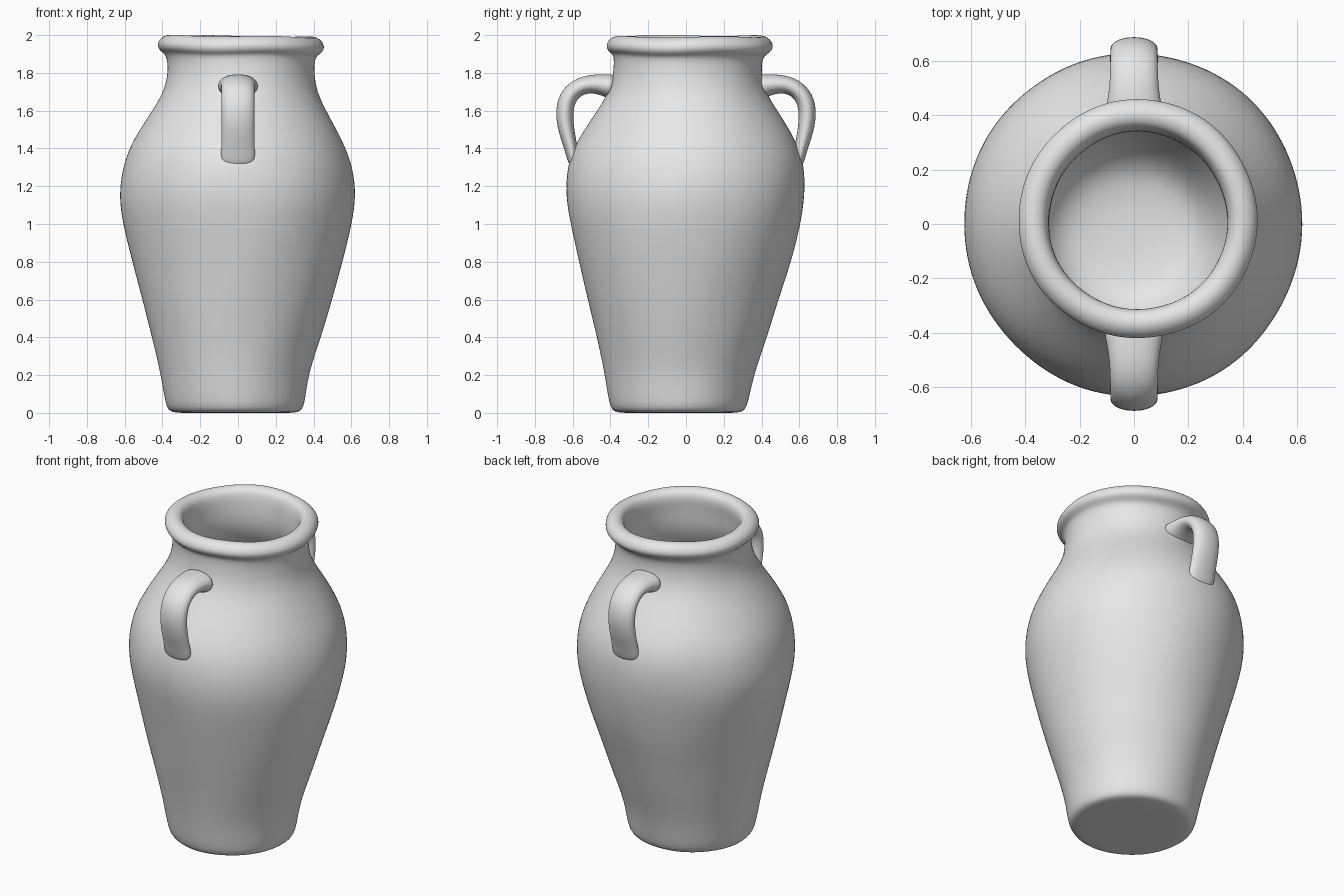
import bpy
import bmesh
from math import sin, cos, pi
from mathutils import Vector

default_cube = bpy.data.objects.get("Cube")
if default_cube:
    bpy.data.objects.remove(default_cube, do_unlink=True)

# One plain clay colour
clay = bpy.data.materials.new("grey_clay")
clay.use_nodes = True
clay.diffuse_color = (0.8, 0.8, 0.8, 1)
clay.node_tree.nodes["Principled BSDF"].inputs["Base Color"].default_value = clay.diffuse_color

SIDES = 32


def skin_rings(name, rings, levels):
    """Join a list of closed point rings into a smooth, capped surface."""
    bm = bmesh.new()
    loops = [[bm.verts.new(point) for point in ring] for ring in rings]
    count = len(loops[0])
    for lower, upper in zip(loops, loops[1:]):
        for i in range(count):
            j = (i + 1) % count
            bm.faces.new((lower[i], lower[j], upper[j], upper[i]))
    bm.faces.new(reversed(loops[0]))
    bm.faces.new(loops[-1])
    bmesh.ops.recalc_face_normals(bm, faces=bm.faces)
    for face in bm.faces:
        face.smooth = True
    mesh = bpy.data.meshes.new(name)
    bm.to_mesh(mesh)
    bm.free()
    mesh.materials.append(clay)
    obj = bpy.data.objects.new(name, mesh)
    bpy.context.scene.collection.objects.link(obj)
    smooth = obj.modifiers.new("smooth", "SUBSURF")
    smooth.levels = smooth.render_levels = levels
    return obj


def pot_ring(z, left, right, front, back, inset=0.0):
    """Uneven hand-thrown ring spanning the given extents."""
    centre_x, centre_y = (left + right) / 2, (front + back) / 2
    radius_x, radius_y = (right - left) / 2 - inset, (back - front) / 2 - inset
    ring = []
    for i in range(SIDES):
        a = 2 * pi * i / SIDES
        wobble = 1 + 0.005 * sin(3 * a + 5 * z) + 0.003 * sin(7 * a - 9 * z)
        x = centre_x + radius_x * wobble * cos(a)
        y = centre_y + radius_y * wobble * sin(a)
        sag = (0.004 * sin(4 * a) - 0.012 * x) if z > 1.88 else 0
        ring.append((x, y, z + sag))
    return ring


# Outer wall: height, then extents to each side
wall = [
    (0.03, -0.385, 0.355, -0.405, 0.33),
    (0.2, -0.41, 0.37, -0.43, 0.36),
    (0.4, -0.46, 0.44, -0.475, 0.43),
    (0.6, -0.51, 0.5, -0.525, 0.49),
    (0.8, -0.56, 0.56, -0.57, 0.56),
    (1, -0.61, 0.61, -0.615, 0.61),
    (1.15, -0.635, 0.63, -0.64, 0.635),
    (1.3, -0.615, 0.61, -0.63, 0.635),
    (1.42, -0.575, 0.565, -0.59, 0.6),
    (1.56, -0.485, 0.49, -0.5, 0.515),
    (1.68, -0.405, 0.425, -0.42, 0.43),
    (1.78, -0.375, 0.405, -0.39, 0.4),
    (1.87, -0.375, 0.405, -0.385, 0.4),
]
rings = []
for z, inset in ((0, 0.12), (0, 0.03)):
    rings.append(pot_ring(z, *wall[0][1:], inset))
rings += [pot_ring(*row) for row in wall]

# Rolled rim: height and radius around a slightly shifted centre
for z, r in ((1.9, 0.41), (1.915, 0.435), (1.945, 0.447), (1.98, 0.428),
             (2, 0.39), (1.985, 0.345), (1.94, 0.33)):
    rings.append(pot_ring(z, 0.015 - r, 0.015 + r, 0.018 - r, 0.018 + r))

# Hollow inside follows the outer wall down to a rounded floor
for row in reversed(wall[1:]):
    rings.append(pot_ring(*row, 0.06))
for z, inset in ((0.1, 0.11), (0.07, 0.2), (0.06, 0.3)):
    rings.append(pot_ring(z, *wall[0][1:], inset))
skin_rings("pot_body", rings, 2)

# Handle path: distance from the axis, height, half width, half thickness
handle_path = [
    (0.375, 1.725, 0.12, 0.075),
    (0.43, 1.735, 0.105, 0.06),
    (0.51, 1.745, 0.092, 0.05),
    (0.59, 1.718, 0.09, 0.05),
    (0.638, 1.65, 0.09, 0.051),
    (0.645, 1.56, 0.09, 0.048),
    (0.628, 1.47, 0.09, 0.042),
    (0.605, 1.39, 0.092, 0.036),
    (0.59, 1.3, 0.095, 0.03),
]


def add_handle(name, side):
    """Sweep a rounded strap section along the handle path."""
    centres = [Vector((0, p[0], p[1])) for p in handle_path]
    sections = []
    for i, (_, _, half_width, half_thick) in enumerate(handle_path):
        ahead = centres[min(i + 1, len(centres) - 1)]
        behind = centres[max(i - 1, 0)]
        tangent = (ahead - behind).normalized()
        outward = Vector((0, -tangent.z, tangent.y))
        ring = []
        for k in range(12):
            a = 2 * pi * k / 12
            point = centres[i] + outward * half_thick * sin(a)
            point.x = half_width * cos(a) * (1 + 0.12 * sin(a) ** 2)
            ring.append((point.x, side * point.y, point.z))
        sections.append(ring)
    return skin_rings(name, sections, 2)


add_handle("front_handle", -1)
add_handle("back_handle", 1)
